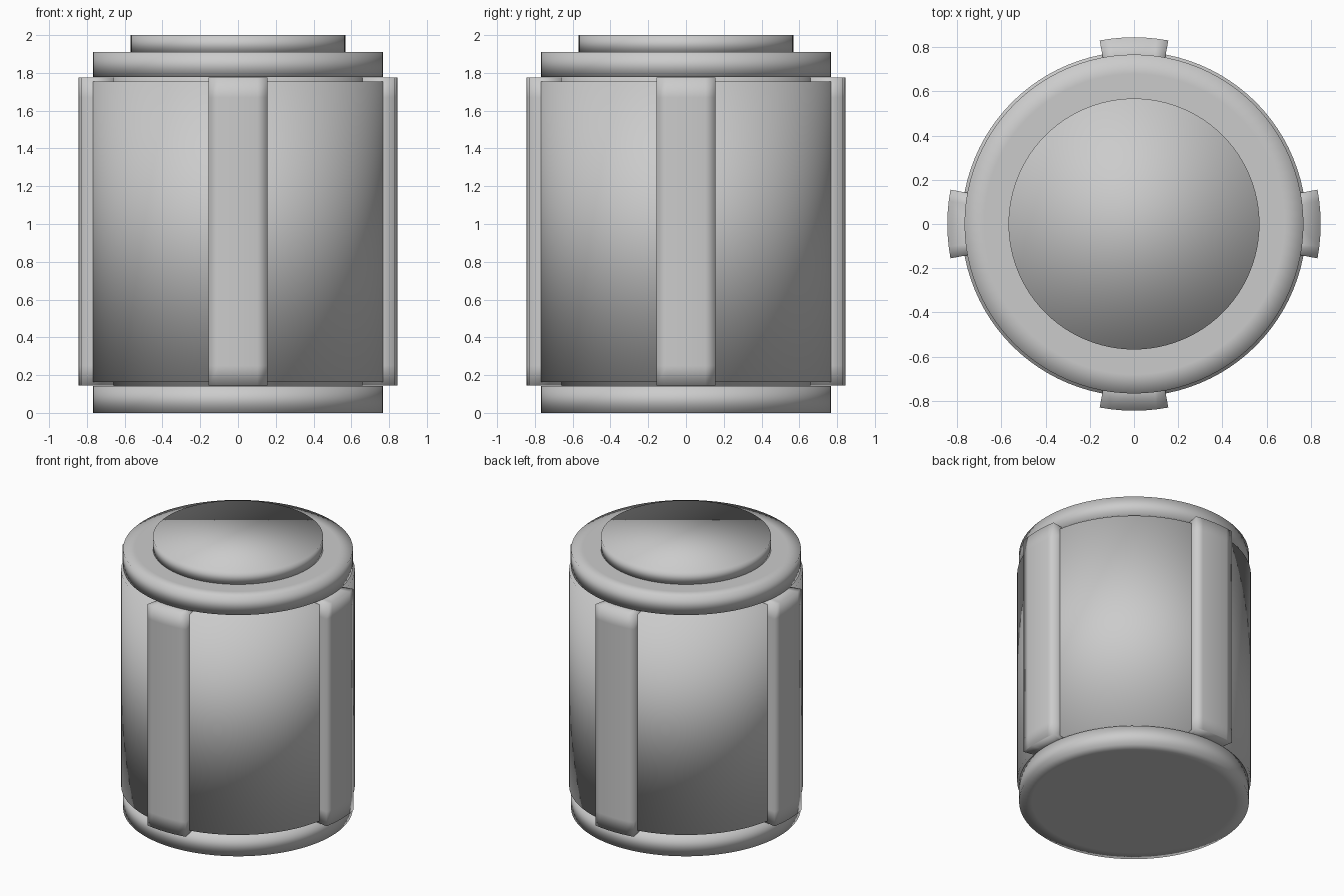
import bpy, bmesh
from math import sin, cos, radians, tau

if "Cube" in bpy.data.objects:
    bpy.data.objects.remove(bpy.data.objects["Cube"])

SEGMENTS = 96


def loft(name, rings):
    """Skin a list of equal-length point rings (bottom to top) and cap both ends."""
    bm = bmesh.new()
    loops = [[bm.verts.new(p) for p in ring] for ring in rings]
    n = len(loops[0])
    for a, b in zip(loops, loops[1:]):
        for i in range(n):
            j = (i + 1) % n
            bm.faces.new((a[i], a[j], b[j], b[i]))
    bm.faces.new(loops[0][::-1])
    bm.faces.new(loops[-1])
    bmesh.ops.recalc_face_normals(bm, faces=bm.faces)
    for f in bm.faces:
        f.smooth = True
    mesh = bpy.data.meshes.new(name)
    bm.to_mesh(mesh)
    bm.free()
    obj = bpy.data.objects.new(name, mesh)
    bpy.context.collection.objects.link(obj)
    return obj


def turned(name, profile):
    """Lathe a (radius, z) profile around the z axis."""
    return loft(name, [[(r * cos(tau * i / SEGMENTS), r * sin(tau * i / SEGMENTS), z)
                        for i in range(SEGMENTS)] for r, z in profile])


def end_cap(name, z0, z1, r=0.767, flat=0.68):
    """Disc whose flat faces stop short of the rim, so the rim shades round."""
    turned(name, [(flat, z0), (r, z0), (r, z1), (flat, z1)])


# Caps, main drum, recessed core and raised top disc
end_cap("bottom_cap", 0.0, 0.143)
end_cap("top_cap", 1.777, 1.91)
turned("core", [(0.66, 0.12), (0.66, 1.8)])
turned("drum", [(0.78, 0.163), (0.78, 1.755)])
turned("top_disc", [(0.568, 1.905), (0.568, 2.0)])

# Four curved vertical ribs
ANGLES = (-10.6, -7, -3.5, 0, 3.5, 7, 10.6)
for k in range(4):
    section = [(0.845, a) for a in ANGLES] + [(0.67, a) for a in reversed(ANGLES)]
    section = [(r, radians(a + 90 * k)) for r, a in section]
    loft(f"rib_{k + 1}", [[(r * cos(t), r * sin(t), z) for r, t in section]
                          for z in (0.145, 0.25, 1.67, 1.775)])
